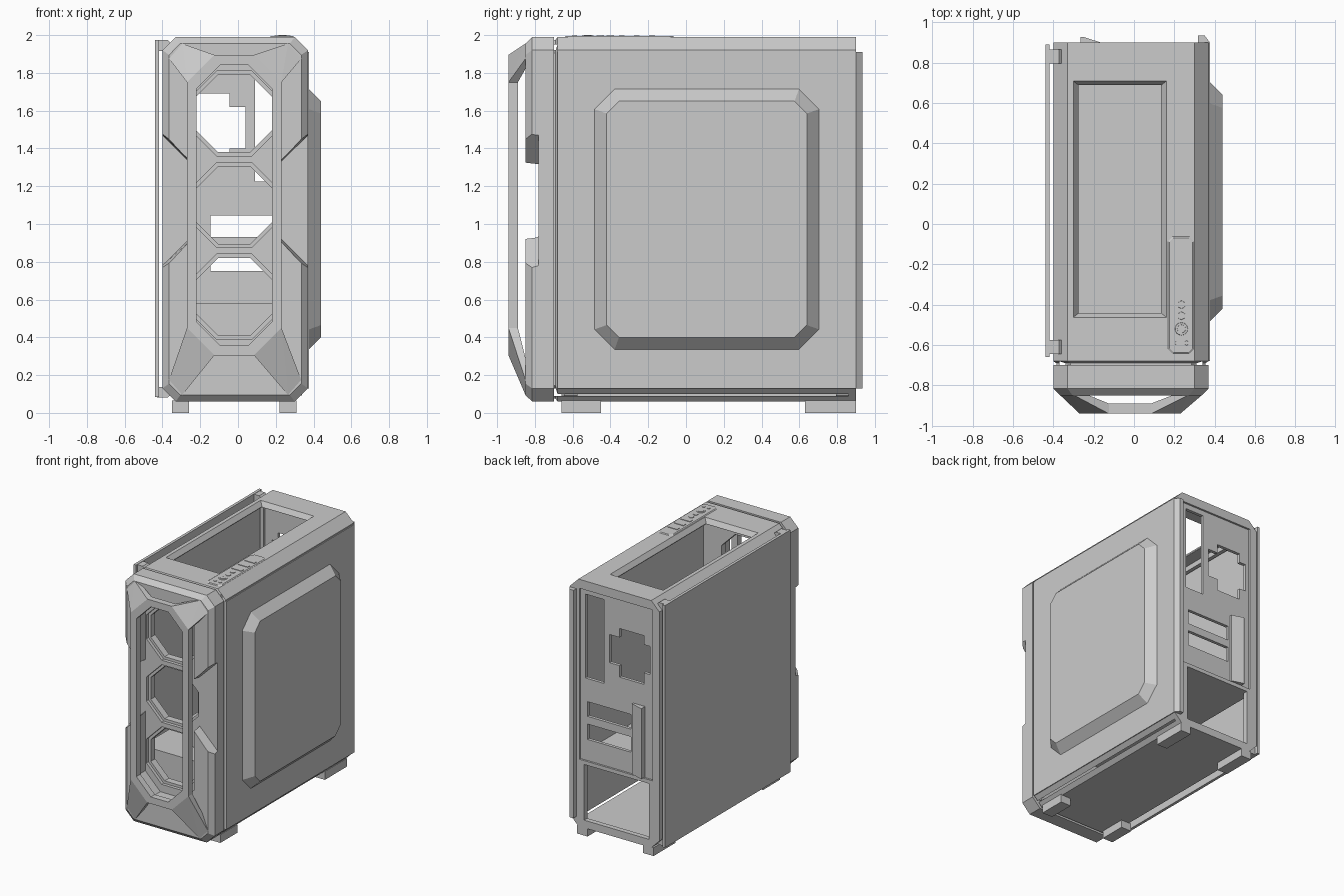
import bpy, bmesh

cube = bpy.data.objects.get("Cube")
if cube:
    bpy.data.objects.remove(cube, do_unlink=True)

grey = bpy.data.materials.new("plain grey")
grey.use_nodes = True
COLOUR = (0.6, 0.6, 0.6, 1)
grey.diffuse_color = COLOUR
grey.node_tree.nodes["Principled BSDF"].inputs["Base Color"].default_value = COLOUR

# Map (u, v, depth) to space for an outline stacked along the given axis
AXES = {
    "x": lambda u, v, d: (d, u, v),
    "y": lambda u, v, d: (u, d, v),
    "z": lambda u, v, d: (u, v, d),
}
CX, CZ = -0.015, 1.025      # centre of the case outline
FX, FZ = -0.02, 1.1         # centre of the front fan grille


def finish(name, bm):
    bmesh.ops.recalc_face_normals(bm, faces=bm.faces)
    mesh = bpy.data.meshes.new(name)
    bm.to_mesh(mesh)
    bm.free()
    mesh.materials.append(grey)
    ob = bpy.data.objects.new(name, mesh)
    bpy.context.collection.objects.link(ob)
    return ob


def loft(name, axis, *layers, closed=False):
    """Skin a stack of (depth, outline) layers; closed joins last to first."""
    bm = bmesh.new()
    rings = [[bm.verts.new(AXES[axis](u, v, d)) for u, v in pts] for d, pts in layers]
    n = len(rings[0])
    pairs = list(zip(rings, rings[1:]))
    if closed:
        pairs.append((rings[-1], rings[0]))
    for a, b in pairs:
        for i in range(n):
            j = (i + 1) % n
            bm.faces.new((a[i], a[j], b[j], b[i]))
    if not closed:
        bm.faces.new(rings[0])
        bm.faces.new(rings[-1])
    return finish(name, bm)


def prism(name, axis, d0, d1, pts):
    return loft(name, axis, (d0, pts), (d1, pts))


def box(name, x0, x1, y0, y1, z0, z1):
    return prism(name, "z", z0, z1, [(x0, y0), (x1, y0), (x1, y1), (x0, y1)])


def octagon(cu, cv, hu, hv, cut):
    """Rectangle with chamfered corners."""
    a, b = hu - cut, hv - cut
    return [(cu + u, cv + v) for u, v in (
        (-a, -hv), (a, -hv), (hu, -b), (hu, b), (a, hv), (-a, hv), (-hu, b), (-hu, -b))]


def rect(cu, cv, hu, hv):
    return [(cu - hu, cv - hv), (cu + hu, cv - hv), (cu + hu, cv + hv), (cu - hu, cv + hv)]


def hull(name, pts):
    bm = bmesh.new()
    verts = [bm.verts.new(p) for p in pts]
    bmesh.ops.convex_hull(bm, input=verts)
    bmesh.ops.dissolve_limit(bm, angle_limit=0.01, verts=bm.verts, edges=bm.edges)
    return finish(name, bm)


def carve(ob, *cutters):
    bpy.context.view_layer.objects.active = ob
    for c in cutters:
        mod = ob.modifiers.new("cut", "BOOLEAN")
        mod.operation = "DIFFERENCE"
        mod.solver = "EXACT"
        mod.object = c
        bpy.ops.object.modifier_apply(modifier=mod.name)
        bpy.data.objects.remove(c, do_unlink=True)


# Chassis shell with a narrow neck behind the front frame
full = octagon(CX, CZ, 0.385, 0.965, 0.07)
neck = octagon(CX, CZ, 0.37, 0.95, 0.07)
chassis = loft("chassis", "y", (-0.705, neck), (-0.69, neck), (-0.68, full), (0.9, full))
carve(
    chassis,
    box("cavity", -0.37, 0.34, -0.75, 0.86, 0.09, 1.95),
    box("left_opening", -0.5, -0.3, -0.63, 0.84, 0.14, 1.91),
    loft("top_opening", "z", (1.93, rect(-0.07, 0.123, 0.205, 0.565)),
         (1.955, rect(-0.07, 0.123, 0.205, 0.565)),
         (1.991, rect(-0.07, 0.123, 0.231, 0.586))),
    # Rear recess and openings
    box("rear_recess", -0.34, 0.29, 0.885, 0.95, 0.585, 1.92),
    box("port_slot", 0.09, 0.25, 0.8, 1, 1.225, 1.88),
    box("fan_cross_tall", -0.255, -0.045, 0.8, 1, 1.31, 1.69),
    box("fan_cross_wide", -0.31, 0.04, 0.8, 1, 1.4, 1.62),
    box("card_slot_upper", -0.145, 0.23, 0.8, 1, 0.93, 1.045),
    box("card_slot_lower", -0.145, 0.23, 0.8, 1, 0.75, 0.87),
    box("power_bay", -0.31, 0.25, 0.8, 1, 0.12, 0.555),
)

# Inner power supply cover
box("shroud_top", -0.365, 0.338, -0.66, 0.858, 0.56, 0.58)
box("shroud_front", -0.365, 0.338, -0.66, -0.64, 0.092, 0.56)

# Rear slot cover, a thin wedge
prism("slot_cover", "z", 0.59, 1.14,
      [(-0.265, 0.87), (-0.265, 0.927), (-0.25, 0.927), (-0.165, 0.9), (-0.165, 0.87)])

# Right side panel with turned rear edge and raised centre
prism("right_panel", "z", 0.13, 1.91,
      [(0.345, -0.68), (0.376, -0.68), (0.376, 0.9), (0.35, 0.935),
       (0.318, 0.935), (0.318, 0.89), (0.345, 0.89)])
loft("right_panel_bulge", "x", (0.37, octagon(0.11, CZ, 0.6, 0.695, 0.11)),
     (0.44, octagon(0.11, CZ, 0.53, 0.625, 0.065)))

# Left side panel with its corner clamps
box("left_panel", -0.44, -0.418, -0.66, 0.89, 0.085, 1.975)
for y in (-0.61, 0.83):
    for z in (0.11, 1.945):
        prism("panel_clamp", "y", y - 0.035, y + 0.035,
              octagon(-0.4, z, 0.04, 0.028, 0.012))

# Front frame with chamfered face
front = loft("front_frame", "y", (-0.7, full), (-0.815, full),
             (-0.85, octagon(CX, CZ, 0.35, 0.93, 0.06)))
cuts = [prism("recess", "y", -0.9, -0.78, octagon(FX, FZ, 0.235, 0.77, 0.13))]
for side in (-1, 1):
    def notch(k):
        return [(CX + side * u, 1.125 + k * v) for u, v in
                ((0.435, -0.415), (0.185, -0.155), (0.185, 0.155), (0.435, 0.415))]
    cuts.append(loft("notch", "y", (-0.9, notch(1.04)), (-0.78, notch(0.95))))
for z in (FZ - 0.485, FZ, FZ + 0.485):
    cuts.append(prism("fan_rim", "y", -0.85, -0.755, octagon(FX, z, 0.225, 0.225, 0.132)))
    cuts.append(prism("fan_hole", "y", -0.9, -0.6, octagon(FX, z, 0.205, 0.205, 0.12)))
carve(front, *cuts)

# Floating guard ring held by four corner struts
outer = octagon(FX, FZ, 0.25, 0.795, 0.145)
inner = octagon(FX, FZ, 0.2, 0.742, 0.125)
loft("guard_ring", "y", (-0.94, outer), (-0.89, outer), (-0.89, inner), (-0.94, inner),
     closed=True)
for sx in (-1, 1):
    for sz in (-1, 1):
        edge = [(FX + sx * 0.25, FZ + sz * 0.65), (FX + sx * 0.105, FZ + sz * 0.795)]
        foot = [(CX + sx * 0.35, CZ + sz * 0.85), (CX + sx * 0.28, CZ + sz * 0.93)]
        hull("guard_strut", [(x, y, z) for x, z in edge for y in (-0.94, -0.89)]
             + [(x, y, z) for x, z in foot for y in (-0.85, -0.82)])

# Top control strip with ports and buttons
loft("control_strip", "z", (1.98, octagon(0.233, -0.353, 0.068, 0.293, 0.025)),
     (1.988, octagon(0.233, -0.353, 0.068, 0.293, 0.025)),
     (1.995, octagon(0.233, -0.353, 0.058, 0.283, 0.02)))
for y in (-0.18, -0.26, -0.34):
    prism("port", "z", 1.99, 1.999, rect(0.235, y, 0.042, 0.015))


def button(name, x, y, r, sides, top):
    bm = bmesh.new()
    bmesh.ops.create_cone(bm, cap_ends=True, segments=sides, radius1=r, radius2=r * 0.85,
                          depth=top - 1.985)
    bmesh.ops.translate(bm, verts=bm.verts, vec=(x, y, (top + 1.985) / 2))
    finish(name, bm)


for y in (-0.4, -0.455):
    button("audio_jack", 0.235, y, 0.023, 6, 1.999)
button("power_button_ring", 0.235, -0.52, 0.036, 16, 1.998)
button("power_button", 0.235, -0.52, 0.024, 16, 2.0)
for x in (0.217, 0.26):
    button("indicator", x, -0.59, 0.014, 6, 1.999)

# Feet
for x0 in (-0.35, 0.22):
    for y0, y1 in ((-0.66, -0.45), (0.63, 0.9)):
        box("foot", x0, x0 + 0.09, y0, y1, 0, 0.065)
